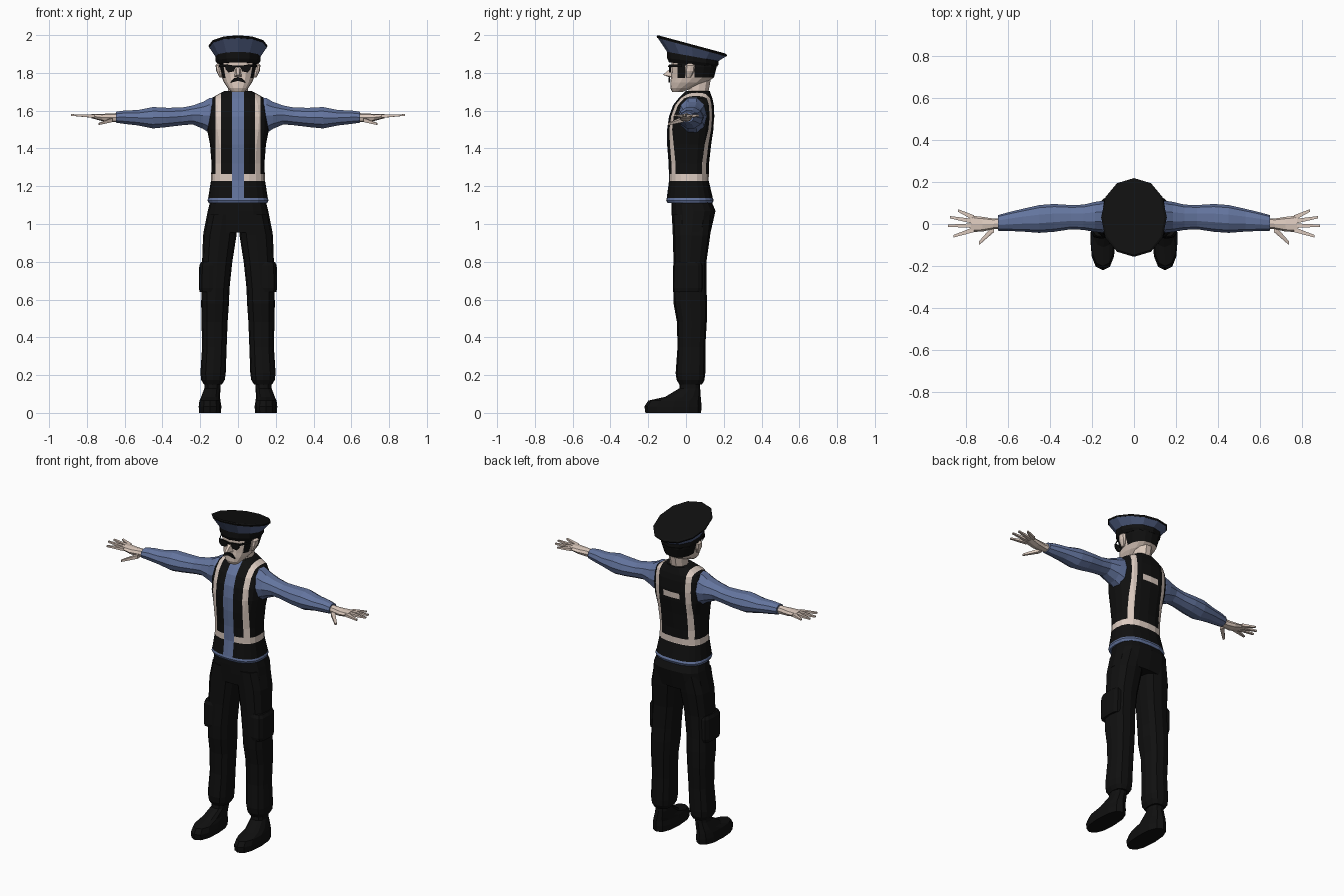
import bpy, bmesh, math
from mathutils import Vector


def material(name, rgb):
    m = bpy.data.materials.new(name)
    m.diffuse_color = (*rgb, 1)
    return m


BLACK = material("black_cloth", (0.005, 0.005, 0.005))
BLUE = material("blue_shirt", (0.125, 0.175, 0.34))
SKIN = material("skin", (0.72, 0.59, 0.51))
STRIPE = material("reflective_stripe", (0.72, 0.6, 0.53))
NAVY = material("hat_blue", (0.09, 0.125, 0.25))


def finish(name, bm, mats, mirror=False, rule=None):
    bmesh.ops.recalc_face_normals(bm, faces=bm.faces)
    if rule:
        for f in bm.faces:
            f.material_index = rule(f.calc_center_median())
    me = bpy.data.meshes.new(name)
    bm.to_mesh(me)
    bm.free()
    for m in mats:
        me.materials.append(m)
    ob = bpy.data.objects.new(name, me)
    bpy.context.collection.objects.link(ob)
    if mirror:
        ob.modifiers.new("mirror", 'MIRROR')
    return ob


def loft(name, rings, mats, axis='z', n=12, power=2.4, mirror=False, cuts=(), rule=None):
    """Skin rounded sections (t, a0, a1, b0, b1[, slope]) along an axis."""
    bm = bmesh.new()
    loops = []
    for t, a0, a1, b0, b1, *slope in rings:
        loop = []
        for i in range(n):
            c, s = math.cos(math.tau * i / n), math.sin(math.tau * i / n)
            c = math.copysign(abs(c) ** (2 / power), c)
            s = math.copysign(abs(s) ** (2 / power), s)
            a = (a0 + a1) / 2 + (a1 - a0) / 2 * c
            b = (b0 + b1) / 2 + (b1 - b0) / 2 * s
            h = t + (slope[0] * (b - 0.03) if slope else 0)
            loop.append(bm.verts.new((a, b, h) if axis == 'z' else (h, a, b)))
        loops.append(loop)
    for lo, hi in zip(loops, loops[1:]):
        for i in range(n):
            j = (i + 1) % n
            bm.faces.new((lo[i], lo[j], hi[j], hi[i]))
    bm.faces.new(loops[0][::-1])
    bm.faces.new(loops[-1])
    for k, v in cuts:  # slice along colour borders
        no = Vector((k == 'x', k == 'y', k == 'z'))
        bmesh.ops.bisect_plane(bm, geom=bm.verts[:] + bm.edges[:] + bm.faces[:],
                               plane_co=no * v, plane_no=no)
    return finish(name, bm, mats, mirror, rule)


def hull(name, points, mat, mirror=False):
    bm = bmesh.new()
    for p in points:
        bm.verts.new(p)
    res = bmesh.ops.convex_hull(bm, input=bm.verts[:])
    loose = [v for v in bm.verts if not v.link_faces]
    bmesh.ops.delete(bm, geom=loose, context='VERTS')
    return finish(name, bm, [mat], mirror)


def plate(name, outline, y, mat, mirror=False, thick=0.009):
    return hull(name, [(x, y + d, z) for x, z in outline for d in (0, thick)], mat, mirror)


def finger(name, a, b, r):
    pts = []
    for p, k in ((a, r), (b, r * 0.5)):
        pts += [(p[0] + dx * k, p[1] + dy * k, p[2] + dz * k * 0.8)
                for dx, dy in ((-.4, -1), (.4, 1), (.4, -1), (-.4, 1)) for dz in (-1, 1)]
    hull(name, pts, SKIN, True)


# boots
loft("boot", [(0, .09, .207, -.215, .08), (.035, .088, .208, -.22, .082),
              (.065, .093, .204, -.20, .08), (.085, .095, .195, -.11, .078),
              (.13, .093, .178, -.035, .075), (.20, .093, .178, -.03, .075)],
     [BLACK], mirror=True)

# trousers
loft("trouser_leg", [(.15, .085, .18, -.035, .085), (.175, .07, .195, -.05, .098),
                     (.21, .065, .199, -.055, .102), (.35, .06, .19, -.045, .102),
                     (.48, .055, .193, -.048, .11), (.58, .048, .195, -.066, .112),
                     (.66, .045, .193, -.068, .108), (.80, .03, .19, -.066, .108),
                     (.94, .008, .185, -.07, .128), (1.05, .0, .16, -.075, .14)],
     [BLACK], mirror=True, power=2.6)
loft("trouser_hips", [(.955, -.183, .183, -.068, .13), (1.02, -.17, .17, -.074, .145),
                      (1.07, -.16, .16, -.077, .156), (1.12, -.147, .147, -.077, .135)],
     [BLACK], n=16, power=2.8)
loft("cargo_pocket", [(.64, .11, .203, -.065, .085), (.66, .105, .207, -.07, .09),
                      (.78, .105, .205, -.068, .09), (.80, .11, .196, -.06, .08)],
     [BLACK], mirror=True, power=3.5)


# vest over the shirt: hem, front opening, stripes, waist band, back label
def vest_colour(c):
    x = abs(c.x)
    if c.z < 1.137 or (x < .033 and c.y < .01):
        return 1
    if 1.228 < c.z < 1.265 or (.09 < x < .12 and c.z > 1.265):
        return 2
    if x < .055 and c.y > .05 and 1.52 < c.z < 1.555:
        return 2
    return 0


loft("vest", [(1.11, -.155, .155, -.098, .14), (1.125, -.162, .162, -.105, .147),
              (1.137, -.158, .158, -.102, .142), (1.23, -.143, .143, -.09, .12),
              (1.32, -.14, .14, -.092, .122), (1.42, -.148, .148, -.1, .133),
              (1.5, -.164, .164, -.1, .145), (1.57, -.167, .167, -.09, .15),
              (1.63, -.158, .158, -.068, .147), (1.665, -.142, .142, -.04, .14),
              (1.69, -.1, .1, -.015, .13), (1.705, -.07, .07, 0, .125)],
     [BLACK, BLUE, STRIPE], n=20, power=2.6, rule=vest_colour,
     cuts=[('x', s * v) for v in (.033, .055, .09, .12) for s in (1, -1)]
     + [('z', v) for v in (1.228, 1.265, 1.52, 1.555)])

# sleeves
loft("sleeve", [(.11, -.03, .105, 1.50, 1.675), (.15, -.042, .11, 1.475, 1.672),
                (.185, -.038, .105, 1.50, 1.65), (.24, -.028, .092, 1.525, 1.63),
                (.30, -.025, .09, 1.52, 1.618), (.38, -.037, .095, 1.51, 1.618),
                (.45, -.042, .09, 1.503, 1.622), (.53, -.036, .072, 1.52, 1.605),
                (.60, -.033, .055, 1.528, 1.603), (.647, -.032, .042, 1.535, 1.595)],
     [BLUE], axis='x', n=10, power=2, mirror=True)

# hands
loft("palm", [(.63, -.022, .028, 1.54, 1.588), (.67, -.024, .026, 1.54, 1.585),
              (.72, -.036, .034, 1.545, 1.583), (.775, -.038, .04, 1.56, 1.583)],
     [SKIN], axis='x', n=8, mirror=True)
finger("thumb", (.67, -.025, 1.55), (.735, -.09, 1.53), .013)
for name, y, tip in (("index_finger", -.028, (.857, -.058, 1.575)),
                     ("middle_finger", -.008, (.882, -.008, 1.577)),
                     ("ring_finger", .013, (.872, .032, 1.576)),
                     ("little_finger", .031, (.835, .064, 1.574))):
    finger(name, (.765, y, 1.571), tip, .0105)

# neck and head
loft("neck", [(1.66, -.06, .06, -.005, .125), (1.70, -.052, .052, .01, .122),
              (1.80, -.055, .055, .01, .14)], [SKIN], n=10, power=2)


def head_colour(c):
    hair = (c.z > 1.775 and c.y > .045) or (c.z > 1.772 and -.045 < c.y < -.005)
    return 1 if hair or (c.z > 1.84 and c.y > -.045) or c.z > 1.86 else 0


loft("head", [(1.70, -.035, .035, -.073, -.015), (1.72, -.055, .055, -.083, .035),
              (1.75, -.075, .075, -.083, .11), (1.775, -.085, .085, -.08, .148),
              (1.83, -.1, .1, -.076, .162), (1.90, -.102, .102, -.076, .162)],
     [SKIN, BLACK], n=16, power=2.4, rule=head_colour,
     cuts=[('y', -.045), ('y', -.005), ('y', .045), ('z', 1.772), ('z', 1.84), ('z', 1.86)])
loft("ear", [(1.775, .085, .098, .0, .025), (1.81, .085, .115, -.004, .045),
             (1.84, .088, .119, .0, .048), (1.85, .09, .108, .01, .035)],
     [SKIN], n=8, mirror=True)
hull("nose", [(-.01, -.075, 1.83), (.01, -.075, 1.83), (-.02, -.075, 1.78),
              (.02, -.075, 1.78), (-.006, -.122, 1.79), (.006, -.122, 1.79),
              (0, -.085, 1.775)], SKIN)

# sunglasses and moustache
plate("glasses_lens", [(.01, 1.838), (.07, 1.845), (.066, 1.818), (.05, 1.803),
                       (.022, 1.808)], -.089, BLACK, True)
plate("glasses_bridge", [(-.015, 1.838), (.015, 1.838), (.015, 1.83), (-.015, 1.83)],
      -.094, BLACK)
hull("glasses_arm", [(x, y, z) for x, y in ((.066, -.085), (.07, -.08), (.101, -.02), (.098, -.02))
                     for z in (1.832, 1.845)], BLACK, True)
plate("moustache", [(0, 1.775), (.022, 1.772), (.042, 1.748), (.03, 1.75), (0, 1.758)],
      -.093, BLACK, True)

# peaked hat, tilted back
loft("hat_band", [(1.845, -.107, .107, -.09, .165, -.09), (1.862, -.118, .118, -.1, .172, -.12),
                  (1.89, -.12, .12, -.1, .172, -.18)], [BLACK], n=12, power=2.1)
loft("hat_flare", [(1.888, -.12, .12, -.1, .172, -.18), (1.937, -.153, .153, -.15, .212, -.27)],
     [NAVY], n=12, power=2.1)
loft("hat_top", [(1.936, -.154, .154, -.152, .214, -.27), (1.945, -.156, .156, -.156, .218, -.27),
                 (1.951, -.145, .145, -.148, .208, -.27)], [BLACK], n=12, power=2.1)
